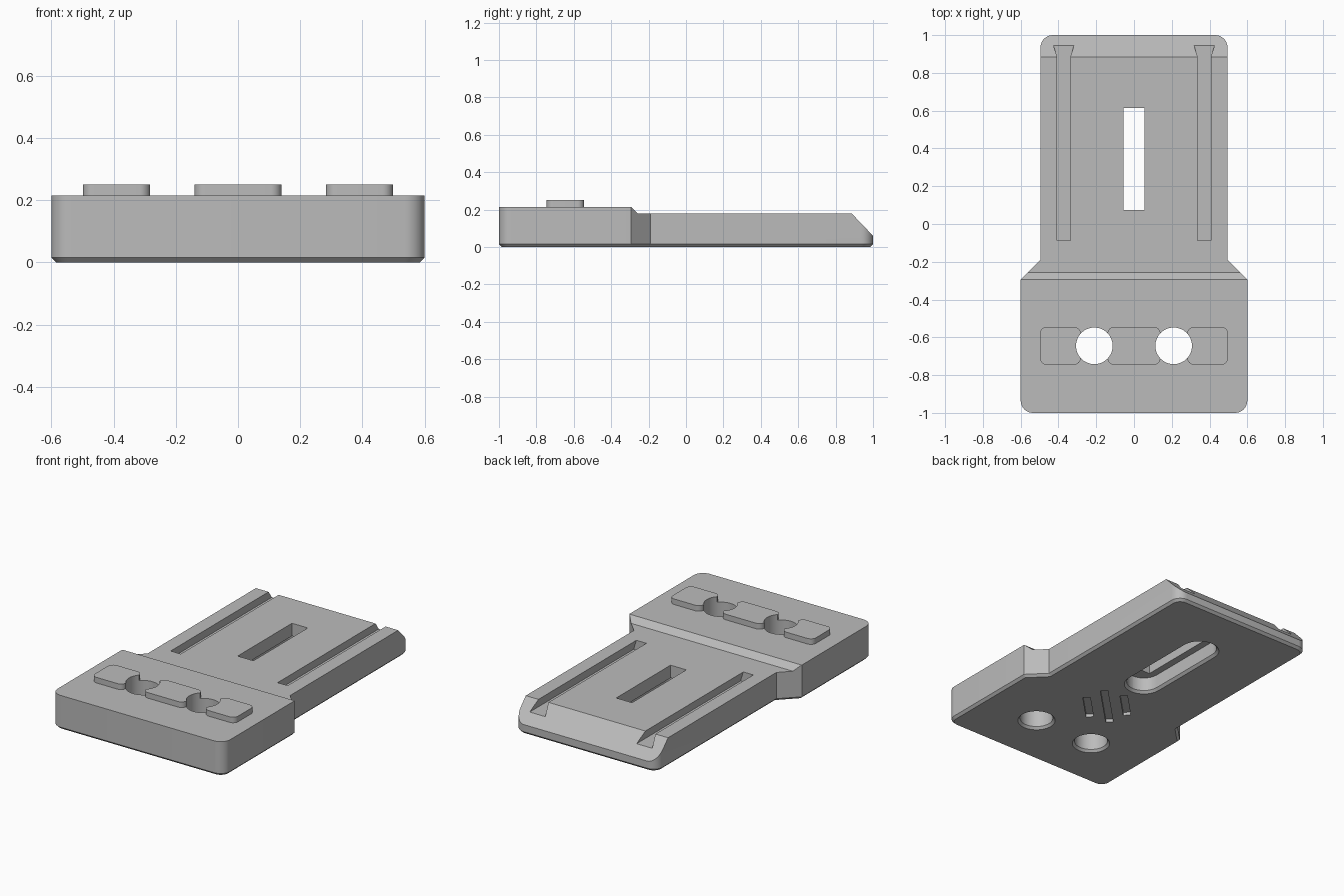
import bpy, bmesh, math
from mathutils import Vector

if "Cube" in bpy.data.objects:
    bpy.data.objects.remove(bpy.data.objects["Cube"])

grey = bpy.data.materials.new("plain_grey")
grey.use_nodes = True
GREY = (0.5, 0.5, 0.5, 1)
grey.diffuse_color = GREY
grey.node_tree.nodes["Principled BSDF"].inputs["Base Color"].default_value = GREY


def loft(name, rings):
    """Closed solid through a list of 3D rings with equal point counts."""
    bm = bmesh.new()
    loops = [[bm.verts.new(p) for p in ring] for ring in rings]
    n = len(loops[0])
    for a, b in zip(loops, loops[1:]):
        for i in range(n):
            j = (i + 1) % n
            bm.faces.new((a[i], a[j], b[j], b[i]))
    bm.faces.new(loops[0][::-1])
    bm.faces.new(loops[-1])
    bmesh.ops.recalc_face_normals(bm, faces=bm.faces)
    mesh = bpy.data.meshes.new(name)
    bm.to_mesh(mesh)
    bm.free()
    mesh.materials.append(grey)
    ob = bpy.data.objects.new(name, mesh)
    bpy.context.collection.objects.link(ob)
    return ob


def at_z(points, z):
    return [(x, y, z) for x, y in points]


def rounded(corners, steps=8):
    """Polygon from (x, y, radius) corners; right angles may be rounded."""
    out = []
    for i, (x, y, r) in enumerate(corners):
        p = Vector((x, y))
        if r == 0:
            out.append(p)
            continue
        d1 = (Vector(corners[i - 1][:2]) - p).normalized()
        d2 = (Vector(corners[(i + 1) % len(corners)][:2]) - p).normalized()
        for k in range(steps + 1):
            t = math.pi / 2 * k / steps
            out.append(p + r * (d1 * (1 - math.sin(t)) + d2 * (1 - math.cos(t))))
    return out


def rectangle(cx, cy, hx, hy, r=0):
    return rounded([(cx + sx * hx, cy + sy * hy, r)
                    for sx, sy in ((-1, -1), (1, -1), (1, 1), (-1, 1))])


def circle(cx, cy, r, n=48):
    return [(cx + r * math.cos(2 * math.pi * i / n),
             cy + r * math.sin(2 * math.pi * i / n)) for i in range(n)]


def boolean(ob, tool, operation):
    mod = ob.modifiers.new("cut", 'BOOLEAN')
    mod.object, mod.operation, mod.solver = tool, operation, 'EXACT'
    bpy.context.view_layer.objects.active = ob
    bpy.ops.object.modifier_apply(modifier=mod.name)


def plate_outline(d):
    """Wide front block narrowing through diagonals to the tongue, inset by d."""
    k = d * (math.sqrt(2) - 1)
    half = [(0.6 - d, -1 + d, 0.065 - d), (0.6 - d, -0.295 - k, 0),
            (0.495 - d, -0.19 - k, 0), (0.495 - d, 1 - d, 0.065 - d)]
    return rounded(half + [(-x, y, r) for x, y, r in reversed(half)])


# Plate with chamfered underside
EDGE = 0.015
plate = loft("base_plate", [at_z(plate_outline(EDGE), 0),
                            at_z(plate_outline(0), EDGE),
                            at_z(plate_outline(0), 0.3)])

# Side profile: raised front block, step, flat tongue, sloped tip
profile = [(-1.1, -0.1), (1.1, -0.1), (1.1, -0.05), (0.885, 0.18),
           (-0.258, 0.18), (-0.293, 0.215), (-1.1, 0.215)]
profile[2:3] = [(1.1, 0.06), (1.0, 0.06)]
envelope = loft("profile_envelope", [[(x, y, z) for y, z in profile] for x in (-1, 1)])
boolean(plate, envelope, 'INTERSECT')

# Raised tabs around the screw holes
tabs = [loft(name, [at_z(rectangle(x, -0.645, hx, 0.1, 0.035), z) for z in (0.2, 0.25)])
        for name, x, hx in (("right_tab", -0.39, 0.108), ("centre_tab", 0, 0.14),
                            ("left_tab", 0.39, 0.108))]

cutters = []
for side in (-1, 1):
    # Screw holes, chamfered below
    hole = loft("hole_cutter", [at_z(circle(side * 0.21, -0.645, r), z) for r, z in
                                ((0.112, -0.002), (0.097, EDGE), (0.097, 0.4))])
    for tab in tabs:
        boolean(tab, hole, 'DIFFERENCE')
    # Dovetail grooves open at the sloped tip
    c = side * 0.372
    section = [(c - 0.054, 0.118), (c + 0.054, 0.118), (c + 0.035, 0.18),
               (c + 0.035, 0.25), (c - 0.035, 0.25), (c - 0.035, 0.18)]
    groove = loft("groove_cutter", [[(x, y, z) for x, z in section] for y in (-0.088, 1.1)])
    cutters += [hole, groove]

# Through slot with a round-ended recess below
cutters.append(loft("slot_cutter", [at_z(rectangle(0, 0.345, 0.055, 0.27), z)
                                    for z in (-0.1, 0.4)]))
cutters.append(loft("recess_cutter", [at_z(rectangle(0, 0.345, r, 0.255 + r, r * 0.99), z)
                                      for r, z in ((0.117, -0.002), (0.1, EDGE), (0.1, 0.1))]))

# Three shallow diagonal grip grooves on the underside
for offset, length in ((-1, 0.115), (0, 0.185), (1, 0.115)):
    s = math.sqrt(0.5)
    bar = [((u + v) * s, -0.25 + (u - v) * s)
           for u, v in ((-length, offset * 0.11 - 0.022), (length, offset * 0.11 - 0.022),
                        (length, offset * 0.11 + 0.022), (-length, offset * 0.11 + 0.022))]
    cutters.append(loft("grip_cutter", [at_z(bar, z) for z in (-0.05, 0.02)]))

for cutter in cutters:
    boolean(plate, cutter, 'DIFFERENCE')
for helper in cutters + [envelope]:
    bpy.data.objects.remove(helper)

# Smooth the rounded corners while keeping hard edges
bpy.ops.object.select_all(action='DESELECT')
for ob in tabs + [plate]:
    ob.select_set(True)
bpy.context.view_layer.objects.active = plate
bpy.ops.object.shade_smooth_by_angle(angle=math.radians(30))
